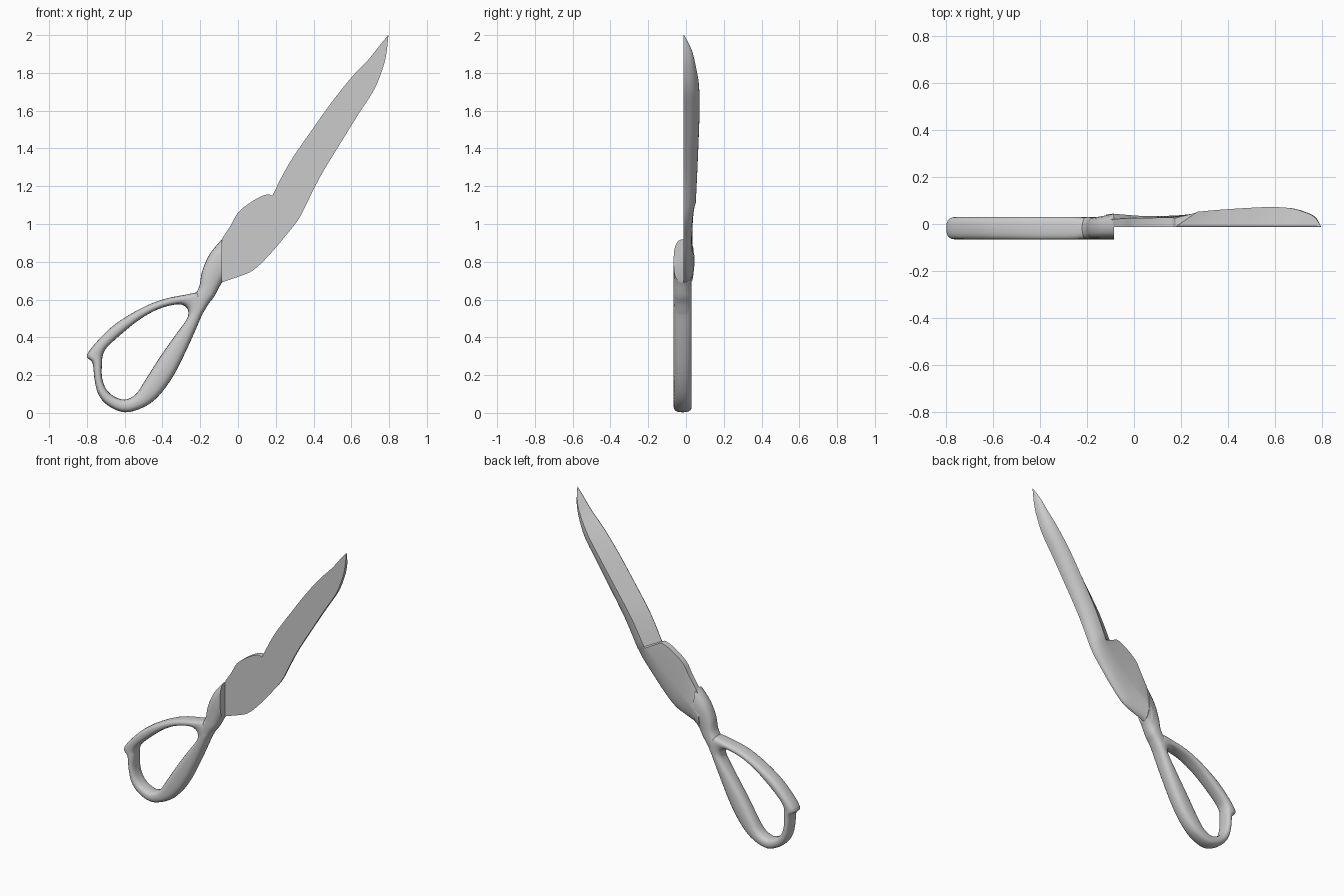
import bpy
import bmesh
import math

cube = bpy.data.objects.get("Cube")
if cube:
    bpy.data.objects.remove(cube, do_unlink=True)

steel = bpy.data.materials.new("brushed steel grey")
steel.use_nodes = True
steel.diffuse_color = (0.6, 0.6, 0.6, 1)
steel.node_tree.nodes["Principled BSDF"].inputs["Base Color"].default_value = (0.6, 0.6, 0.6, 1)


def smooth_stations(stations, steps, closed=False):
    """Catmull-Rom interpolation through tuples of any length."""
    n = len(stations)
    pick = (lambda i: stations[i % n]) if closed else (lambda i: stations[max(0, min(n - 1, i))])
    result = []
    for i in range(n if closed else n - 1):
        for s in range(steps):
            t = s / steps
            result.append(tuple(
                b + t * (c - a) / 2 + t * t * (a - 2.5 * b + 2 * c - d / 2)
                + t ** 3 * (1.5 * (b - c) + (d - a) / 2)
                for a, b, c, d in zip(pick(i - 1), pick(i), pick(i + 1), pick(i + 2))))
    if not closed:
        result.append(stations[-1])
    return result


def rounded_section(station, sides=20, power=0.75):
    """Full, softly squared section between two edge points."""
    ax, az, bx, bz, front, back = station
    points = []
    for k in range(sides):
        c = math.cos(math.tau * k / sides)
        s = math.sin(math.tau * k / sides)
        u = 0.5 + 0.5 * math.copysign(abs(c) ** power, c)
        v = 0.5 + 0.5 * math.copysign(abs(s) ** power, s)
        points.append((ax + u * (bx - ax), front + v * (back - front), az + u * (bz - az)))
    return points


def blade_section(station, ridge=0.52, arc=8):
    """Flat front, flat bevel up to a ridge, then a rounded spine."""
    ax, az, bx, bz, edge_y, ridge_y = station
    profile = [(0, FRONT), (0, edge_y), (ridge, ridge_y)]
    for k in range(1, arc + 1):
        a = math.pi / 2 * k / arc
        profile.append((ridge + (1 - ridge) * math.sin(a),
                        FRONT + (ridge_y - FRONT) * math.cos(a) ** 0.8 if k < arc else FRONT))
    return [(ax + u * (bx - ax), y, az + u * (bz - az)) for u, y in profile]


def loft(name, sections, closed=False, angle=35):
    bm = bmesh.new()
    rings = [[bm.verts.new(p) for p in section] for section in sections]
    pairs = list(zip(rings, rings[1:]))
    if closed:
        pairs.append((rings[-1], rings[0]))
    else:
        bm.faces.new(rings[0])
        bm.faces.new(rings[-1])
    for first, second in pairs:
        n = len(first)
        for k in range(n):
            bm.faces.new((first[k], first[(k + 1) % n], second[(k + 1) % n], second[k]))
    bmesh.ops.recalc_face_normals(bm, faces=bm.faces)
    mesh = bpy.data.meshes.new(name)
    bm.to_mesh(mesh)
    bm.free()
    mesh.materials.append(steel)
    obj = bpy.data.objects.new(name, mesh)
    bpy.context.collection.objects.link(obj)
    bpy.ops.object.select_all(action="DESELECT")
    obj.select_set(True)
    bpy.context.view_layer.objects.active = obj
    bpy.ops.object.shade_smooth_by_angle(angle=math.radians(angle))
    return obj


FRONT = -0.012
GRIP = (-0.066, 0.03)

# Finger loop: outer and inner edge at each station
loop = [
    (-.2, .635, -.275, .56), (-.28, .625, -.32, .575), (-.4, .6, -.42, .55),
    (-.52, .55, -.52, .495), (-.65, .47, -.62, .415), (-.74, .385, -.695, .345),
    (-.8, .305, -.715, .305), (-.77, .265, -.72, .265), (-.76, .18, -.72, .19),
    (-.74, .1, -.7, .13), (-.69, .04, -.66, .09), (-.6, .003, -.6, .07),
    (-.5, .03, -.54, .1), (-.42, .09, -.49, .175), (-.34, .2, -.42, .285),
    (-.26, .36, -.34, .4), (-.19, .52, -.275, .49), (-.165, .58, -.263, .53),
]
loop = smooth_stations([s + GRIP for s in loop], 4, closed=True)
loft("finger_loop", [rounded_section(s) for s in loop], closed=True)

# Shank: narrow neck widening to the flat shoulder
shank = [
    (-.26, .53, -.19, .52, -.064, .028), (-.235, .61, -.157, .575, *GRIP),
    (-.205, .67, -.13, .61, *GRIP), (-.19, .75, -.11, .645, *GRIP),
    (-.15, .84, -.097, .67, -.066, .036), (-.085, .92, -.085, .69, -.066, .045),
]
loft("shank", [rounded_section(s) for s in smooth_stations(shank, 5)])

# Heel of the blade: thick slab up to the notch
heel = [
    (-.12, .85, -.12, .66, .018, .04), (-.085, .92, -.085, .69, .02, .043),
    (-.04, .99, 0, .72, .024, .038), (0, 1.06, .08, .755, .025, .034),
    (.06, 1.11, .16, .83, .026, .034), (.12, 1.145, .25, .935, .027, .037),
    (.16, 1.157, .31, 1.01, .027, .042), (.177, 1.15, .343, 1.065, .025, .048),
]
# Cutting blade: thin edge, ridge and pointed tip
cutting = [
    (.182, 1.15, .35, 1.08, -.009, .052), (.27, 1.32, .435, 1.25, -.009, .06),
    (.4, 1.51, .55, 1.44, -.009, .068), (.5, 1.65, .64, 1.585, -.009, .072),
    (.6, 1.775, .72, 1.71, -.009, .068), (.69, 1.87, .765, 1.82, -.009, .05),
    (.75, 1.945, .785, 1.9, -.009, .03), (.795, 2, .796, 1.995, -.01, -.008),
]
blade = smooth_stations(heel, 4) + smooth_stations(cutting, 4)
loft("blade", [blade_section(s) for s in blade], angle=25)
